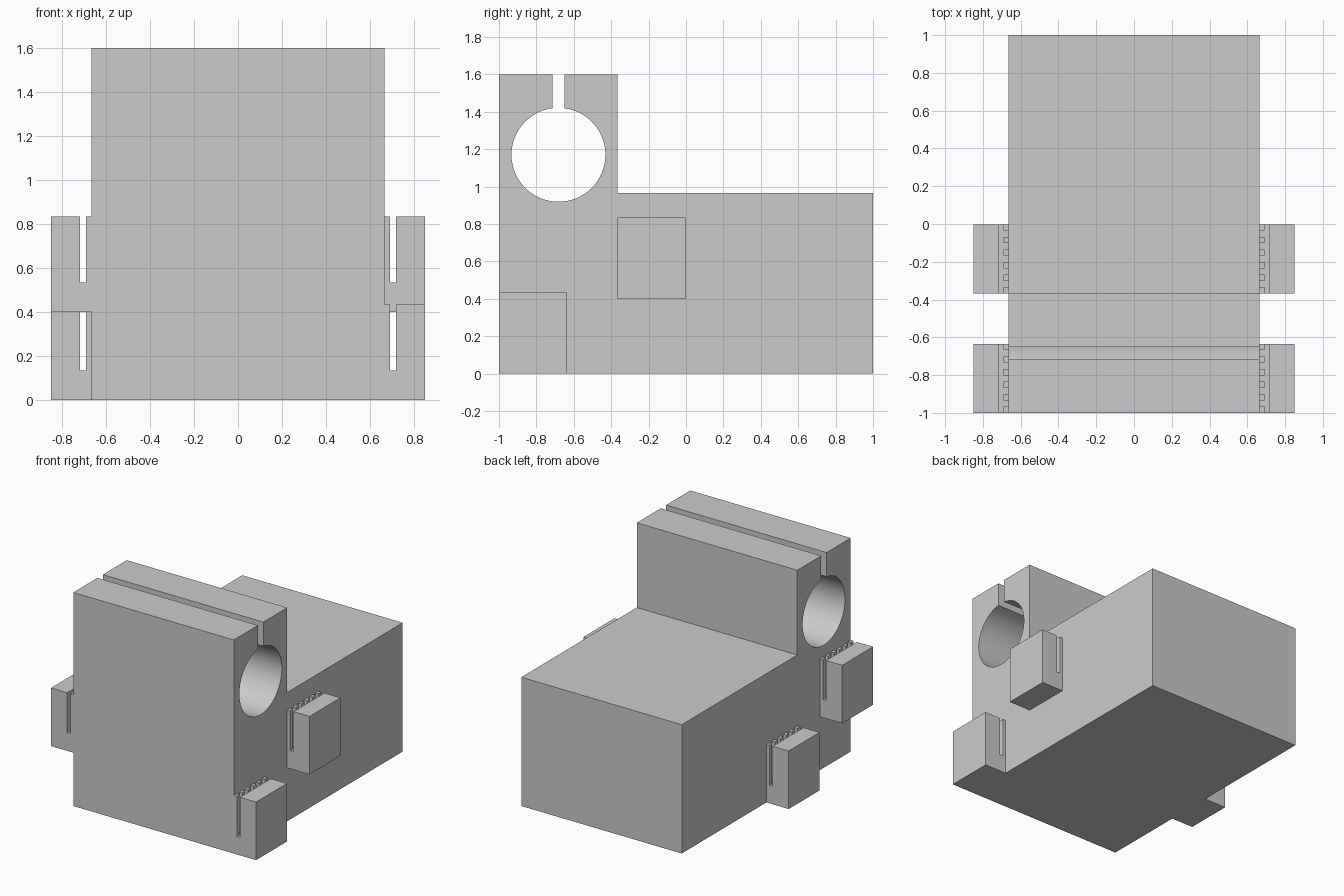
import bpy
import bmesh
from math import sin, cos, asin, pi

if "Cube" in bpy.data.objects:
    bpy.data.objects.remove(bpy.data.objects["Cube"], do_unlink=True)

grey = bpy.data.materials.new("plain_grey")
grey.use_nodes = True
colour = (0.6, 0.6, 0.6, 1)
grey.diffuse_color = colour
grey.node_tree.nodes["Principled BSDF"].inputs["Base Color"].default_value = colour


def make_object(name, bm):
    bmesh.ops.recalc_face_normals(bm, faces=bm.faces)
    mesh = bpy.data.meshes.new(name)
    bm.to_mesh(mesh)
    bm.free()
    mesh.materials.append(grey)
    obj = bpy.data.objects.new(name, mesh)
    bpy.context.collection.objects.link(obj)
    return obj


def add_prism(bm, points, offset):
    """Face through the points, extruded along the offset."""
    face = bm.faces.new([bm.verts.new(p) for p in points])
    extruded = bmesh.ops.extrude_face_region(bm, geom=[face], use_keep_orig=True)
    verts = [v for v in extruded["geom"] if isinstance(v, bmesh.types.BMVert)]
    bmesh.ops.translate(bm, verts=verts, vec=offset)


def activate(obj):
    bpy.ops.object.select_all(action='DESELECT')
    obj.select_set(True)
    bpy.context.view_layer.objects.active = obj


# Main body: side profile with a split clamp bore through the tower
HALF_WIDTH = 0.665
BORE_Y, BORE_Z, BORE_R, GAP = -0.682, 1.17, 0.251, 0.032
STEPS = 80
half_angle = asin(GAP / BORE_R)
profile = [(-1, 0), (1, 0), (1, 0.965), (-0.367, 0.965), (-0.367, 1.6),
           (BORE_Y + GAP, 1.6)]
for i in range(STEPS + 1):
    a = half_angle + (2 * pi - 2 * half_angle) * i / STEPS
    profile.append((BORE_Y + BORE_R * sin(a), BORE_Z + BORE_R * cos(a)))
profile += [(BORE_Y - GAP, 1.6), (-1, 1.6)]
bm = bmesh.new()
add_prism(bm, [(-HALF_WIDTH, y, z) for y, z in profile], (2 * HALF_WIDTH, 0, 0))
body = make_object("clamp_body", bm)
activate(body)
bpy.ops.object.shade_smooth_by_angle()

# Side sockets: slotted blocks whose thin inner wall is cut into six teeth
LENGTH, HEIGHT, FLOOR = 0.365, 0.435, 0.135
OUTER, SLOT_IN, SLOT_OUT = 0.85, 0.69, 0.717
TEETH = 6
PITCH = LENGTH / (2 * TEETH - 1)


def add_socket(name, side, y, z):
    top, floor = z + HEIGHT, z + FLOOR
    section = [(HALF_WIDTH, z), (OUTER, z), (OUTER, top), (SLOT_OUT, top),
               (SLOT_OUT, floor), (SLOT_IN, floor), (SLOT_IN, top), (HALF_WIDTH, top)]
    bm = bmesh.new()
    add_prism(bm, [(side * px, y, pz) for px, pz in section], (0, LENGTH, 0))
    socket = make_object(name, bm)

    # Notches between the teeth
    bm = bmesh.new()
    x0, x1 = side * (HALF_WIDTH - 0.01), side * (SLOT_IN + 0.01)
    for i in range(TEETH - 1):
        y0 = y + (2 * i + 1) * PITCH
        y1 = y0 + PITCH
        add_prism(bm, [(x0, y0, floor), (x1, y0, floor), (x1, y1, floor), (x0, y1, floor)],
                  (0, 0, HEIGHT))
    cutter = make_object(name + "_cutter", bm)
    cutter.hide_render = True
    cut = socket.modifiers.new("notches", 'BOOLEAN')
    cut.operation = 'DIFFERENCE'
    cut.solver = 'EXACT'
    cut.object = cutter
    activate(socket)
    bpy.ops.object.modifier_apply(modifier=cut.name)
    bpy.data.objects.remove(cutter, do_unlink=True)


add_socket("left_front_socket", 1, -1, 0)
add_socket("left_rear_socket", 1, -0.367, 0.4)
add_socket("right_front_socket", -1, -1, 0.4)
add_socket("right_rear_socket", -1, -0.367, 0)
